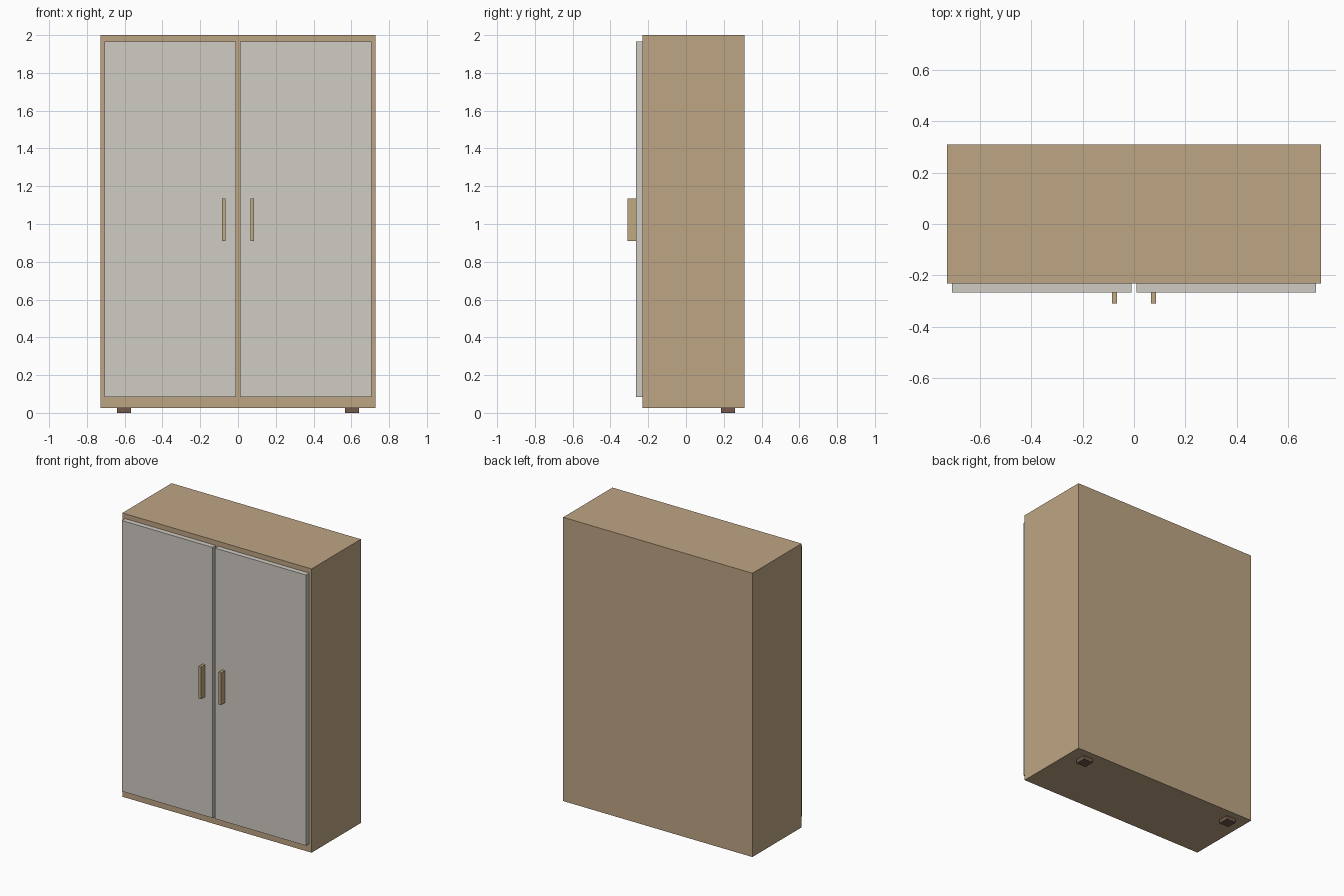
import bpy
import bmesh
from mathutils import Vector

if "Cube" in bpy.data.objects:
    bpy.data.objects.remove(bpy.data.objects["Cube"])


def material(name, rgb):
    m = bpy.data.materials.new(name)
    m.diffuse_color = (*rgb, 1.0)
    m.use_nodes = True
    m.node_tree.nodes["Principled BSDF"].inputs["Base Color"].default_value = m.diffuse_color
    return m


def box(name, x, y, z, mat):
    """Box from (min, max) ranges on each axis."""
    lo, hi = (Vector(c) for c in zip(x, y, z))
    bm = bmesh.new()
    bmesh.ops.create_cube(bm, size=1.0)
    bmesh.ops.scale(bm, vec=hi - lo, verts=bm.verts)
    mesh = bpy.data.meshes.new(name)
    bm.to_mesh(mesh)
    bm.free()
    mesh.materials.append(mat)
    obj = bpy.data.objects.new(name, mesh)
    obj.location = (lo + hi) / 2
    bpy.context.collection.objects.link(obj)
    return obj


wood = material("wood", (0.515, 0.376, 0.231))
panel = material("door_panel", (0.63, 0.60, 0.55))
brass = material("handle_metal", (0.53, 0.40, 0.22))
dark = material("foot_wood", (0.17, 0.10, 0.07))

# Cabinet carcass
box("cabinet_body", (-0.728, 0.728), (-0.231, 0.31), (0.026, 2.0), wood)

# Mirrored pairs: doors, handles and the rear feet
for side, s in (("left", -1), ("right", 1)):
    def span(inner, outer):
        return tuple(sorted((s * inner, s * outer)))

    box(side + "_door", span(0.01, 0.708), (-0.266, -0.231), (0.083, 1.966), panel)
    box(side + "_handle", span(0.067, 0.086), (-0.31, -0.266), (0.911, 1.135), brass)
    box(side + "_rear_foot", span(0.566, 0.64), (0.185, 0.259), (0.0, 0.026), dark)
